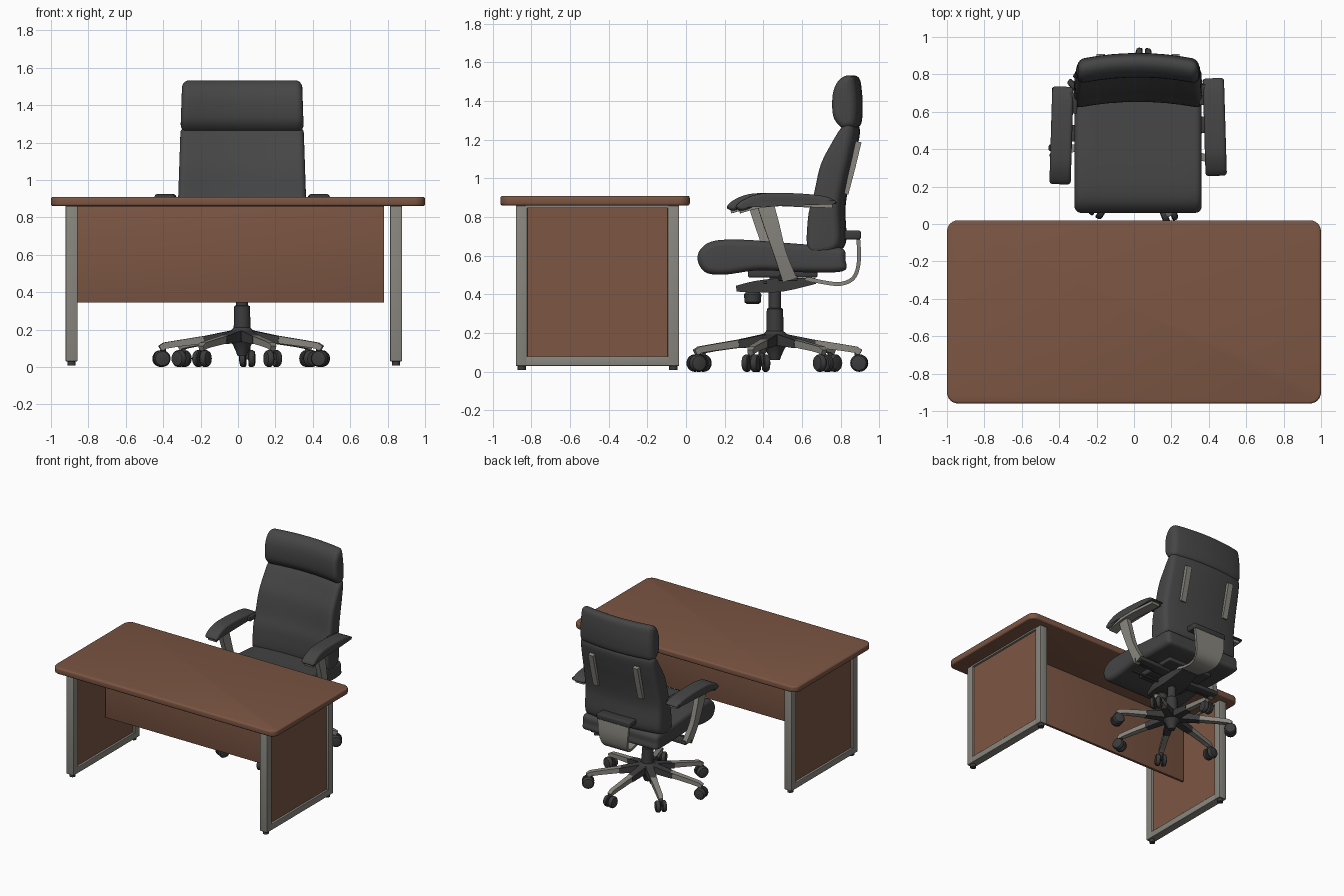
import bpy, bmesh, math
from mathutils import Vector, Matrix

if "Cube" in bpy.data.objects:
    bpy.data.objects.remove(bpy.data.objects["Cube"])


def material(name, rgb):
    m = bpy.data.materials.new(name)
    m.diffuse_color = (*rgb, 1)
    m.use_nodes = True
    m.node_tree.nodes["Principled BSDF"].inputs["Base Color"].default_value = m.diffuse_color
    return m


WOOD = material("brown wood", (0.20, 0.092, 0.056))
LEATHER = material("black leather", (0.060, 0.060, 0.060))
PLASTIC = material("dark plastic", (0.045, 0.045, 0.046))
METAL = material("warm grey metal", (0.25, 0.24, 0.21))
CX, CY = 0.022, 0.46          # chair centre


def finish(name, bm, mat, matrix=None):
    if matrix:
        bm.transform(matrix)
    bmesh.ops.recalc_face_normals(bm, faces=bm.faces)
    me = bpy.data.meshes.new(name)
    bm.to_mesh(me)
    bm.free()
    me.materials.append(mat)
    ob = bpy.data.objects.new(name, me)
    bpy.context.collection.objects.link(ob)
    return ob


def box(name, x, y, z, mat, bevel=0.004, corner=0, matrix=None):
    bm = bmesh.new()
    bmesh.ops.create_cube(bm, size=1)
    for v in bm.verts:
        v.co = [(a + b) / 2 + c * (b - a) for (a, b), c in zip((x, y, z), v.co)]
    if corner:
        up = [e for e in bm.edges if abs(e.verts[0].co.z - e.verts[1].co.z) > 1e-4]
        bmesh.ops.bevel(bm, geom=up, offset=corner, segments=6, profile=0.5, affect='EDGES')
    if bevel:
        edges = [e for e in bm.edges if e.calc_face_angle(0) > 0.6]
        bmesh.ops.bevel(bm, geom=edges, offset=bevel, segments=3, profile=0.5, affect='EDGES')
    return finish(name, bm, mat, matrix)


def lathe(name, profile, mat, matrix=None, n=24):
    """Revolve (radius, z) points about z, closed with end caps."""
    bm = bmesh.new()
    rings = [[bm.verts.new((r * math.cos(2 * math.pi * i / n), r * math.sin(2 * math.pi * i / n), z))
              for i in range(n)] for r, z in profile]
    for a, b in zip(rings, rings[1:]):
        for i in range(n):
            bm.faces.new((a[i], a[i - 1], b[i - 1], b[i]))
    bm.faces.new(rings[0])
    bm.faces.new(rings[-1])
    return finish(name, bm, mat, matrix)


def spline(pts, closed, sub=6):
    n, out = len(pts), []
    get = (lambda i: Vector(pts[i % n])) if closed else (lambda i: Vector(pts[max(0, min(n - 1, i))]))
    for i in range(n if closed else n - 1):
        a, b, c, d = (get(i + k) for k in (-1, 0, 1, 2))
        for s in range(sub):
            t = s / sub
            out.append(0.5 * (2 * b + (c - a) * t + (2 * a - 5 * b + 4 * c - d) * t * t
                              + (3 * b - a - 3 * c + d) * t ** 3))
    if not closed:
        out.append(Vector(pts[-1]))
    return out


def cushion(name, profile, half, r, mat, x0=CX, bend=0, taper=0, matrix=None):
    """Extrude a smooth (y, z) outline across x with rounded sides."""
    p = spline(profile, True)
    n = len(p)
    area = sum(p[i - 1].x * p[i].y - p[i].x * p[i - 1].y for i in range(n))
    sgn = 1 if area > 0 else -1
    nor = []
    for i in range(n):
        t = (p[(i + 1) % n] - p[i - 1]).normalized()
        nor.append(Vector((-t.y, t.x)) * sgn)
    ts = [math.pi / 2 * k / 5 for k in range(6)]
    side = [(half - r + r * math.sin(t), r * (1 - math.cos(t))) for t in ts]
    inner = [((half - r) * k / 4, 0) for k in range(-3, 4)]
    stations = [(-x, d) for x, d in reversed(side)] + inner + side
    bm = bmesh.new()
    rings = []
    for x, d in stations:
        ring = []
        for q, m in zip(p, nor):
            c = q + m * d
            f = 1 - taper * max(0, min(1, (c.y - 0.9) / 0.6))
            ring.append(bm.verts.new((x0 + x * f, c.x - bend * (x / half) ** 2, c.y)))
        rings.append(ring)
    for a, b in zip(rings, rings[1:]):
        for i in range(n):
            bm.faces.new((a[i - 1], a[i], b[i], b[i - 1]))
    bm.faces.new(rings[0])
    bm.faces.new(rings[-1])
    return finish(name, bm, mat, matrix)


def sweep(name, path, sizes, mat, matrix=None, smooth=1):
    """Rectangular bar along (x, y, z) points; sizes are (x width, thickness)."""
    full = [(*p, *s) for p, s in zip(path, sizes)]
    pts = spline(full, False, smooth)
    bm, rings = bmesh.new(), []
    for i, q in enumerate(pts):
        t = Vector(pts[min(i + 1, len(pts) - 1)][:3]) - Vector(pts[max(i - 1, 0)][:3])
        nrm = Vector((0, -t.z, t.y)).normalized() * q[4] / 2
        c, w = Vector(q[:3]), Vector((q[3] / 2, 0, 0))
        rings.append([bm.verts.new(c + o) for o in (w + nrm, nrm - w, -w - nrm, w - nrm)])
    for a, b in zip(rings, rings[1:]):
        for i in range(4):
            bm.faces.new((a[i - 1], a[i], b[i], b[i - 1]))
    bm.faces.new(rings[0])
    bm.faces.new(rings[-1])
    return finish(name, bm, mat, matrix)


# Desk: top, modesty panel, two framed sides
box("desk_top", (-1, 1), (-0.96, 0.02), (0.86, 0.91), WOOD, 0.012, 0.06)
box("modesty_panel", (-0.86, 0.78), (-0.47, -0.45), (0.345, 0.86), WOOD, 0.002)
for side, x in (("left", -0.89), ("right", 0.845)):
    xs = (x - 0.032, x + 0.032)
    for end, y in (("front", -0.85), ("back", -0.065)):
        box(f"{side}_{end}_post", xs, (y - 0.03, y + 0.03), (0.03, 0.86), METAL)
        lathe(f"{side}_{end}_foot", [(0.022, 0.008), (0.022, 0.035)], PLASTIC,
              Matrix.Translation((x, y, 0)))
    box(f"{side}_bottom_rail", xs, (-0.83, -0.09), (0.03, 0.08), METAL)
    box(f"{side}_top_rail", xs, (-0.83, -0.09), (0.848, 0.862), METAL, 0)
    box(f"{side}_side_panel", (x - 0.015, x + 0.015), (-0.825, -0.09), (0.075, 0.852), WOOD, 0)

# Chair cushions
cushion("seat", [(0.06, 0.58), (0.08, 0.64), (0.15, 0.678), (0.3, 0.683), (0.5, 0.668), (0.7, 0.652),
                 (0.81, 0.637), (0.825, 0.58), (0.81, 0.52), (0.6, 0.515), (0.38, 0.525),
                 (0.2, 0.503), (0.1, 0.515)], 0.34, 0.035, LEATHER)
cushion("backrest", [(0.66, 0.63), (0.66, 0.8), (0.69, 0.92), (0.725, 1.07), (0.78, 1.18), (0.83, 1.26),
                     (0.87, 1.285), (0.9, 1.25), (0.88, 1.13), (0.85, 1.0), (0.825, 0.85),
                     (0.825, 0.66), (0.74, 0.61)], 0.342, 0.035, LEATHER, bend=0.035, taper=0.06)
cushion("headrest", [(0.83, 1.265), (0.79, 1.32), (0.785, 1.42), (0.805, 1.49), (0.85, 1.53), (0.895, 1.52),
                     (0.91, 1.45), (0.914, 1.36), (0.905, 1.28), (0.87, 1.258)],
        0.342, 0.04, LEATHER, bend=0.035, taper=0.06)

# Grey bars and lumbar bracket behind the backrest
for side, s in (("left", -1), ("right", 1)):
    x = CX + s * 0.2
    sweep(f"{side}_back_bar", [(x, 0.825, 0.92), (x, 0.862, 1.06), (x, 0.893, 1.19)],
          [(0.045, 0.03)] * 3, METAL)
sweep("back_bracket", [(CX, 0.62, 0.485), (CX, 0.70, 0.465), (CX, 0.80, 0.455), (CX, 0.87, 0.49),
                       (CX, 0.895, 0.58), (CX, 0.89, 0.70)],
      [(0.16, 0.02), (0.16, 0.02), (0.18, 0.02), (0.22, 0.02), (0.26, 0.02), (0.28, 0.02)],
      METAL, smooth=5)
box("lumbar_mount", (CX - 0.15, CX + 0.15), (0.81, 0.905), (0.685, 0.73), PLASTIC, 0.01)

# Armrests, toed in slightly
for side, s, dy in (("left", -1, 0), ("right", 1, 0.045)):
    x = s * 0.41
    M = Matrix.Translation((CX, CY + dy, 0)) @ Matrix.Rotation(s * 0.03, 4, 'Z') @ Matrix.Translation((0, -CY, 0))
    cushion(f"{side}_arm_pad", [(0.2, 0.85), (0.23, 0.885), (0.31, 0.918), (0.42, 0.925), (0.56, 0.92),
                                (0.67, 0.905), (0.72, 0.87), (0.6, 0.872), (0.45, 0.88), (0.33, 0.868),
                                (0.24, 0.835)], 0.057, 0.018, LEATHER, x0=x, matrix=M)
    sweep(f"{side}_arm_rail", [(x, 0.22, 0.83), (x, 0.32, 0.857), (x, 0.44, 0.868), (x, 0.6, 0.862),
                               (x, 0.70, 0.858)], [(0.075, 0.022)] * 5, METAL, M, 4)
    sweep(f"{side}_arm_post", [(x, 0.355, 0.86), (x, 0.385, 0.76), (s * 0.40, 0.43, 0.61),
                               (s * 0.375, 0.48, 0.475)],
          [(0.04, 0.085), (0.04, 0.08), (0.04, 0.065), (0.04, 0.075)], METAL, M, 4)
    sweep(f"{side}_arm_support", [(s * 0.24, 0.46, 0.485), (s * 0.39, 0.461, 0.485)],
          [(0.03, 0.035)] * 2, PLASTIC, M)
    box(f"{side}_arm_bracket", sorted((s * 0.10, s * 0.39)), (0.43, 0.52), (0.47, 0.50), PLASTIC, 0.006, matrix=M)
    box(f"{side}_arm_link", sorted((s * 0.33, s * 0.37)), (0.58, 0.69), (0.865, 0.9), PLASTIC, 0.005, matrix=M)

# Tilt mechanism, tension knob and levers
box("seat_plate", (CX - 0.2, CX + 0.2), (0.32, 0.68), (0.488, 0.53), PLASTIC, 0.01)
sweep("tilt_mechanism", [(CX, 0.26, 0.43), (CX, 0.36, 0.44), (CX, 0.5, 0.45), (CX, 0.67, 0.47)],
      [(0.13, 0.03), (0.18, 0.06), (0.18, 0.07), (0.14, 0.03)], PLASTIC, smooth=3)
lathe("tension_knob", [(0.03, 0.35), (0.042, 0.36), (0.045, 0.40), (0.03, 0.42)], PLASTIC,
      Matrix.Translation((CX, 0.345, 0)))
box("height_lever", (CX + 0.08, CX + 0.34), (0.40, 0.42), (0.455, 0.47), PLASTIC, 0.004)

# Column and hub
C = Matrix.Translation((CX, CY, 0))
lathe("gas_column", [(0.032, 0.30), (0.032, 0.45)], PLASTIC, C)
lathe("base_hub", [(0.025, 0.06), (0.032, 0.08), (0.05, 0.12), (0.075, 0.15), (0.072, 0.185),
                   (0.045, 0.21), (0.042, 0.325), (0.034, 0.33)], PLASTIC, C)

# Star base: legs with twin-wheel casters
for k in range(7):
    M = C @ Matrix.Rotation(math.radians(-158 + 360 / 7 * k), 4, 'Z')
    sweep(f"leg_root_{k}", [(0, 0.04, 0.168), (0, 0.21, 0.143)], [(0.062, 0.06), (0.05, 0.042)], PLASTIC, M)
    sweep(f"leg_{k}", [(0, 0.19, 0.148), (0, 0.36, 0.124), (0, 0.42, 0.114), (0, 0.445, 0.10)],
          [(0.046, 0.04), (0.04, 0.034), (0.038, 0.034), (0.03, 0.03)], METAL, M)
    lathe(f"caster_stem_{k}", [(0.012, 0.04), (0.012, 0.115)], PLASTIC, M @ Matrix.Translation((0, 0.425, 0)))
    for s in (-1, 1):
        W = M @ Matrix.Translation((s * 0.007, 0.437, 0.045)) @ Matrix.Rotation(s * math.pi / 2, 4, 'Y')
        lathe(f"caster_wheel_{k}_{'left' if s < 0 else 'right'}",
              [(0.040, 0), (0.045, 0.005), (0.045, 0.022), (0.038, 0.032), (0.02, 0.036)], PLASTIC, W, 20)

bpy.ops.object.select_all(action='SELECT')
bpy.context.view_layer.objects.active = bpy.context.selected_objects[0]
bpy.ops.object.shade_smooth_by_angle(angle=math.radians(35))
